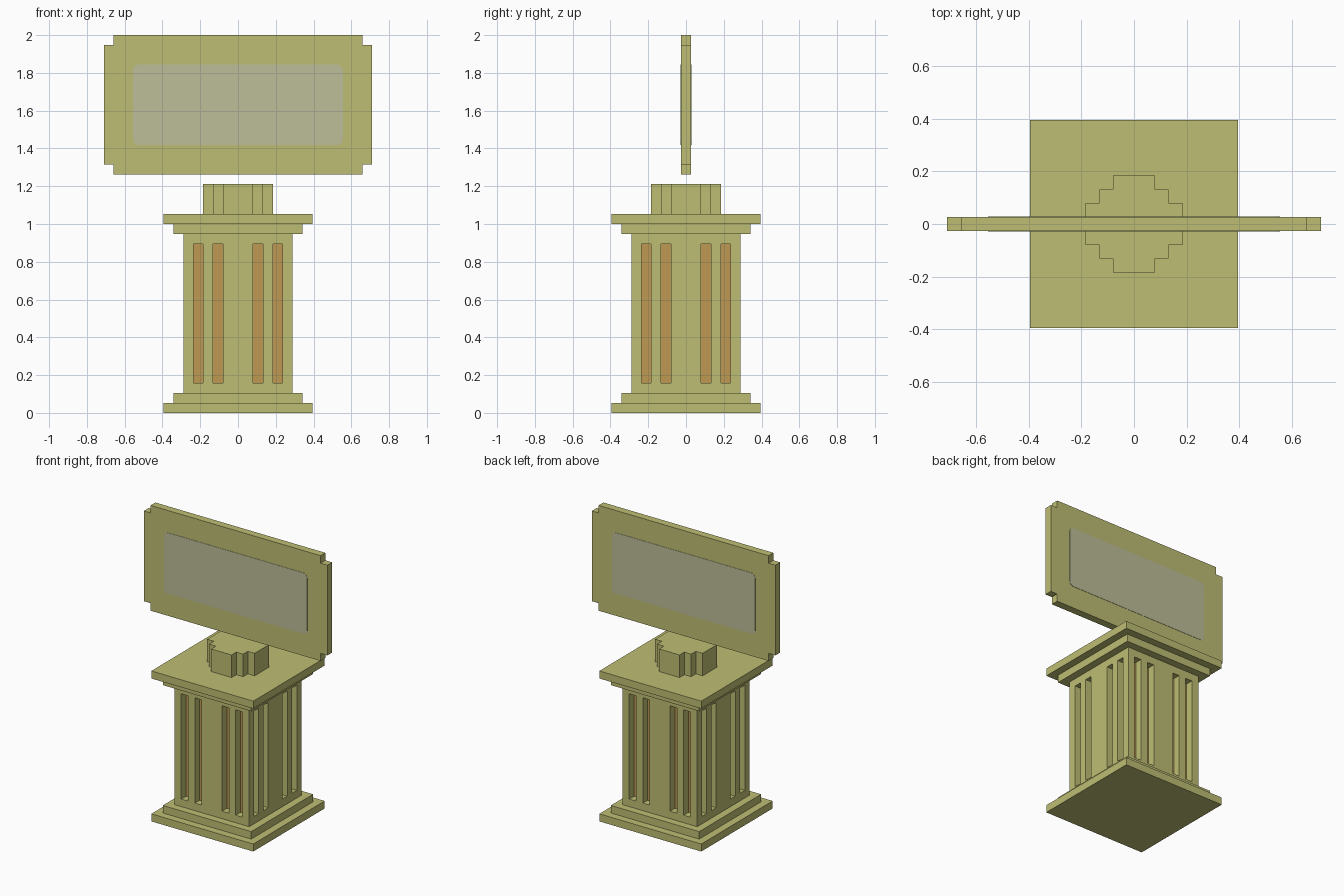
import bpy, bmesh, math
from mathutils import Vector

if "Cube" in bpy.data.objects:
    bpy.data.objects.remove(bpy.data.objects["Cube"], do_unlink=True)

U = 2 / 38  # size of one block unit


def material(name, rgb):
    col = [((c / 255 + 0.055) / 1.055) ** 2.4 for c in rgb] + [1.0]
    m = bpy.data.materials.new(name)
    m.use_nodes = True
    m.diffuse_color = col
    bsdf = m.node_tree.nodes["Principled BSDF"]
    bsdf.inputs["Base Color"].default_value = col
    bsdf.inputs["Roughness"].default_value = 0.9
    return m


STONE = material("olive stone", (190, 190, 116))
ORANGE = material("groove orange", (191, 154, 84))
SCREEN = material("pale grey screen", (190, 190, 153))


def finish(name, bm, *mats):
    bmesh.ops.recalc_face_normals(bm, faces=bm.faces)
    mesh = bpy.data.meshes.new(name)
    bm.to_mesh(mesh)
    bm.free()
    for m in mats:
        mesh.materials.append(m)
    obj = bpy.data.objects.new(name, mesh)
    bpy.context.collection.objects.link(obj)
    return obj


def box_bm(half, z0, z1):
    bm = bmesh.new()
    bmesh.ops.create_cube(bm, size=1)
    bmesh.ops.scale(bm, vec=(2 * half, 2 * half, z1 - z0), verts=bm.verts)
    bmesh.ops.translate(bm, vec=(0, 0, (z0 + z1) / 2), verts=bm.verts)
    return bm


def prism(name, points, direction, mat):
    """Extrude a closed outline along a direction."""
    bm = bmesh.new()
    face = bm.faces.new([bm.verts.new(p) for p in points])
    new = bmesh.ops.extrude_face_region(bm, geom=[face])["geom"]
    bmesh.ops.translate(bm, vec=direction,
                        verts=[v for v in new if isinstance(v, bmesh.types.BMVert)])
    return finish(name, bm, mat)


def four_way(quarter):
    """Mirror a first-quadrant outline into a full closed loop."""
    q, r = quarter, quarter[::-1]
    return (q + [(-x, y) for x, y in r] + [(-x, -y) for x, y in q]
            + [(x, -y) for x, y in r])


# Stepped slabs at the foot and head of the pedestal
for name, half, z0 in (("base_plinth", 7.5, 0), ("base_step", 6.5, 1),
                       ("capital_step", 6.5, 18), ("capital_slab", 7.5, 19)):
    finish(name, box_bm(half * U, z0 * U, (z0 + 1) * U), STONE)

# Fluted shaft: slice a box, then push the groove faces inwards
bm = box_bm(5.5 * U, 2 * U, 18 * U)
cuts = [(axis, s * c) for axis in (0, 1) for c in (1.5, 2.5, 3.5, 4.5) for s in (-1, 1)]
cuts += [(2, 3), (2, 17)]
for axis, c in cuts:
    n = Vector((0, 0, 0))
    n[axis] = 1
    bmesh.ops.bisect_plane(bm, geom=bm.verts[:] + bm.edges[:] + bm.faces[:],
                           plane_co=n * c * U, plane_no=n)
bm.normal_update()
grooves = []
for f in bm.faces:
    p = f.calc_center_median() / U
    across = abs(p.y if abs(f.normal.x) > 0.5 else p.x)
    if abs(f.normal.z) < 0.5 and 3 < p.z < 17 and (1.5 < across < 2.5 or 3.5 < across < 4.5):
        grooves.append(f)
for f in bmesh.ops.extrude_discrete_faces(bm, faces=grooves)["faces"]:
    f.normal_update()
    f.material_index = 1
    bmesh.ops.translate(bm, vec=-f.normal * U, verts=f.verts)
finish("fluted_shaft", bm, STONE, ORANGE)

# Stepped round boss on top of the pedestal
outline = four_way([(3.5, 1.5), (2.5, 1.5), (2.5, 2.5), (1.5, 2.5), (1.5, 3.5)])
prism("top_boss", [(x * U, y * U, 20 * U) for x, y in outline], (0, 0, 3 * U), STONE)

# Floating sign panel with notched corners
outline = four_way([(13.5, 6), (12.5, 6), (12.5, 7)])
prism("sign_panel", [(x * U, -U / 2, (31 + z) * U) for x, z in outline], (0, U, 0), STONE)

# Rounded screen plate on each side of the panel
W, H, R = 0.555, 0.213, 0.03
arc = [math.radians(a) for a in (0, 22.5, 45, 67.5, 90)]
outline = four_way([(W - R + R * math.cos(a), H - R + R * math.sin(a)) for a in arc])
for name, s in (("front_screen", -1), ("back_screen", 1)):
    prism(name, [(x, s * U / 2, 1.632 + z) for x, z in outline], (0, s * 0.002, 0), SCREEN)
